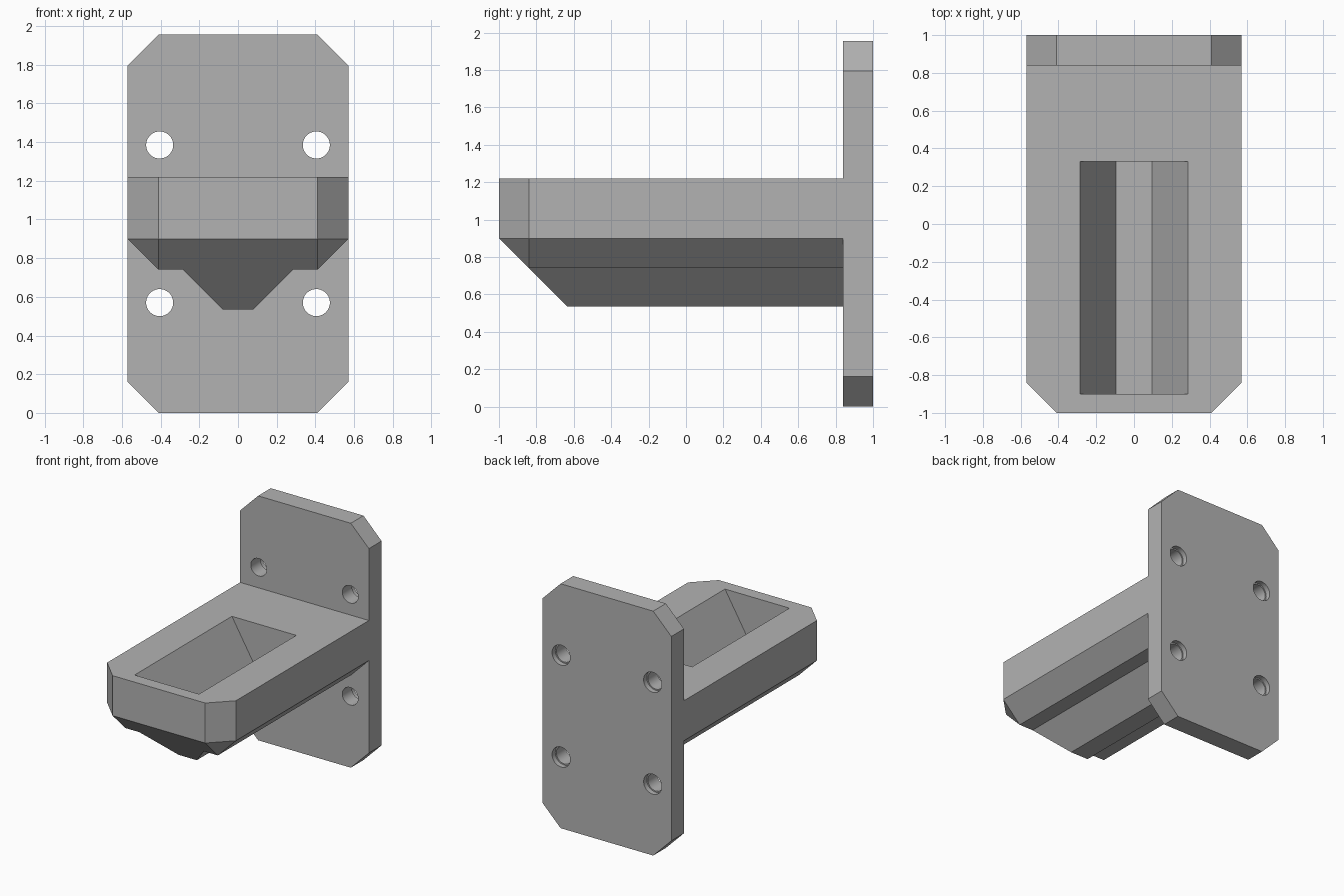
import bpy, bmesh, math
from mathutils import Matrix, Vector

cube = bpy.data.objects.get("Cube")
if cube:
    bpy.data.objects.remove(cube, do_unlink=True)

# Main dimensions
W, C = 0.57, 0.16                 # half width, corner chamfer
HEIGHT, PLATE_Y = 1.955, 0.84     # plate height and its front face
TOP, SIDE, LOW, KEEL = 1.22, 0.9, 0.74, 0.535
BACK = 0.92                       # arm runs into the plate

grey = bpy.data.materials.new("plain_grey")
grey.use_nodes = True
colour = (0.45, 0.45, 0.45, 1)
grey.diffuse_color = colour
grey.node_tree.nodes["Principled BSDF"].inputs["Base Color"].default_value = colour


def finish(name, bm):
    bmesh.ops.recalc_face_normals(bm, faces=bm.faces)
    mesh = bpy.data.meshes.new(name)
    bm.to_mesh(mesh)
    bm.free()
    mesh.materials.append(grey)
    ob = bpy.data.objects.new(name, mesh)
    bpy.context.collection.objects.link(ob)
    return ob


def hull(name, half_points):
    """Convex solid from points on one side, mirrored in x."""
    bm = bmesh.new()
    for x, y, z in half_points:
        for s in (-1, 1):
            bm.verts.new((s * x, y, z))
    bmesh.ops.convex_hull(bm, input=bm.verts)
    bmesh.ops.dissolve_limit(bm, angle_limit=math.radians(1),
                             verts=bm.verts, edges=bm.edges)
    return finish(name, bm)


def cylinder(name, radius, x, z, y0, y1):
    bm = bmesh.new()
    place = Matrix.Translation(Vector((x, (y0 + y1) / 2, z)))
    bmesh.ops.create_cone(bm, cap_ends=True, segments=40, radius1=radius,
                          radius2=radius, depth=y1 - y0,
                          matrix=place @ Matrix.Rotation(math.pi / 2, 4, "X"))
    return finish(name, bm)


def combine(body, tool, operation):
    mod = body.modifiers.new(operation.lower(), "BOOLEAN")
    mod.operation, mod.object, mod.solver = operation, tool, "EXACT"
    bpy.context.view_layer.objects.active = body
    bpy.ops.object.modifier_apply(modifier=mod.name)
    bpy.data.objects.remove(tool, do_unlink=True)


# Back plate with clipped corners
bracket = hull("wall_bracket", [
    (x, y, z) for y in (PLATE_Y, 1)
    for x, z in ((W - C, 0), (W, C), (W, HEIGHT - C), (W - C, HEIGHT))])

# Arm with chamfered front corners and lower edges
plan = [(W, BACK), (W, C - 1), (W - C, -1)]
arm = hull("arm", [(x, y, z) for z in (SIDE, TOP) for x, y in plan]
           + [(W - C, C - 1, LOW), (W - C, PLATE_Y, LOW), (W - C, BACK, LOW)])

# Tapered keel below the arm, sharing its sloping front
keel = hull("keel", [(0.285, SIDE - LOW - 1, LOW), (0.285, BACK, LOW),
                     (0.08, SIDE - KEEL - 1, KEEL), (0.08, BACK, KEEL)])
combine(arm, keel, "UNION")
combine(bracket, arm, "UNION")

# Trough with sloping sides, cut slightly past the top surface
slope = (0.285 - 0.095) / (TOP - SIDE)
lift = 0.1
pocket = hull("pocket", [(x, y, z) for y in (-0.9, 0.33)
                         for x, z in ((0.095, SIDE),
                                      (0.285 + slope * lift, TOP + lift))])
combine(bracket, pocket, "DIFFERENCE")

# Four screw holes with a shallow recess at the back
for x in (-0.405, 0.405):
    for z in (0.57, 1.385):
        combine(bracket, cylinder("hole", 0.07, x, z, 0.7, 1.1), "DIFFERENCE")
        combine(bracket, cylinder("recess", 0.08, x, z, 0.96, 1.1), "DIFFERENCE")

# Merge coplanar faces and smooth only the hole walls
bm = bmesh.new()
bm.from_mesh(bracket.data)
bmesh.ops.remove_doubles(bm, verts=bm.verts, dist=0.0005)
bmesh.ops.dissolve_limit(bm, angle_limit=math.radians(0.5),
                         verts=bm.verts, edges=bm.edges)
bm.to_mesh(bracket.data)
bm.free()
bpy.ops.object.select_all(action="DESELECT")
bracket.select_set(True)
bpy.context.view_layer.objects.active = bracket
bpy.ops.object.shade_smooth_by_angle(angle=math.radians(25))
